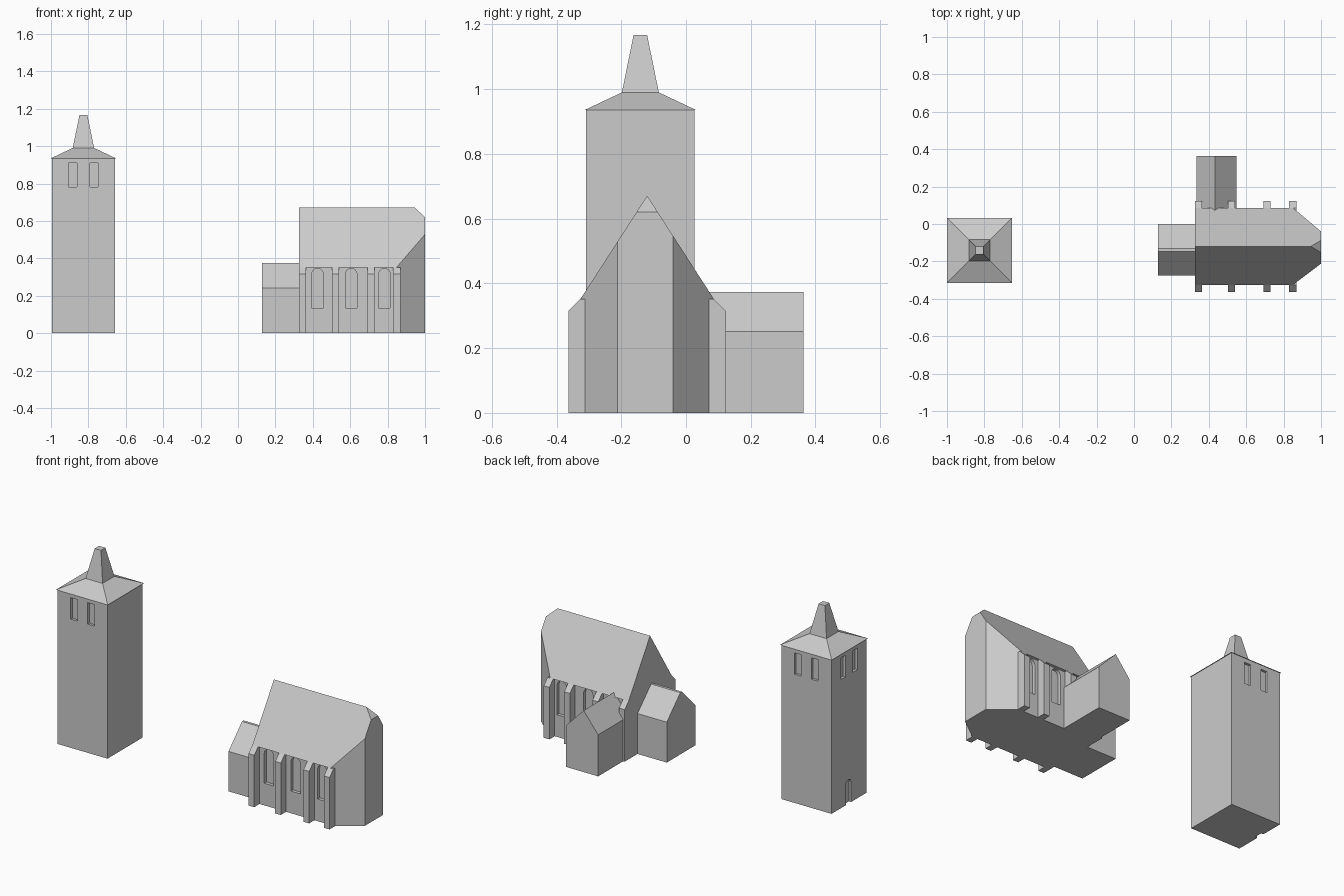
import bpy, bmesh, math
from mathutils import Vector

if "Cube" in bpy.data.objects:
    bpy.data.objects.remove(bpy.data.objects["Cube"])

stone = bpy.data.materials.new("light_grey_stone")
stone.diffuse_color = (0.6, 0.6, 0.6, 1)
stone.use_nodes = True
stone.node_tree.nodes["Principled BSDF"].inputs["Base Color"].default_value = stone.diffuse_color


def add_prism(bm, pts, axis, a, b):
    """Extrude a 2D profile along an axis from a to b."""
    def place(p, t):
        return {"x": (t, p[0], p[1]), "y": (p[0], t, p[1]), "z": (p[0], p[1], t)}[axis]
    lo = [bm.verts.new(place(p, a)) for p in pts]
    hi = [bm.verts.new(place(p, b)) for p in pts]
    bm.faces.new(lo)
    bm.faces.new(hi[::-1])
    n = len(pts)
    for i in range(n):
        j = (i + 1) % n
        bm.faces.new((lo[i], hi[i], hi[j], lo[j]))


def finish(name, bm):
    bmesh.ops.recalc_face_normals(bm, faces=bm.faces[:])
    me = bpy.data.meshes.new(name)
    bm.to_mesh(me)
    bm.free()
    me.materials.append(stone)
    ob = bpy.data.objects.new(name, me)
    bpy.context.collection.objects.link(ob)
    return ob


def prism(name, pts, axis, a, b):
    bm = bmesh.new()
    add_prism(bm, pts, axis, a, b)
    return finish(name, bm)


def carve(ob, bm):
    """Cut recesses into ob, bake the result and drop the cutter."""
    cutter = finish("recess_cutter", bm)
    cutter.hide_render = True
    mod = ob.modifiers.new("recesses", "BOOLEAN")
    mod.operation, mod.solver, mod.object = "DIFFERENCE", "EXACT", cutter
    dg = bpy.context.evaluated_depsgraph_get()
    me = bpy.data.meshes.new_from_object(ob.evaluated_get(dg))
    ob.modifiers.clear()
    ob.data = me
    bpy.data.objects.remove(cutter)


def rect(u0, u1, v0, v1):
    return [(u0, v0), (u1, v0), (u1, v1), (u0, v1)]


def arch(u, half, v0, v1):
    spring = v1 - half
    return [(u - half, v0), (u + half, v0)] + [
        (u + half * math.cos(math.pi * i / 8), spring + half * math.sin(math.pi * i / 8))
        for i in range(9)]


# --- Bell tower ---
TX, TY, TH = -0.8265, -0.141, 0.168
tower = prism("tower_walls", rect(TX - TH, TX + TH, TY - TH, TY + TH), "z", 0, 0.935)
cut = bmesh.new()
D = 0.015
for s in (-0.057, 0.057):
    belfry = rect(TX + s - 0.022, TX + s + 0.022, 0.78, 0.91)
    add_prism(cut, belfry, "y", TY - TH - 0.02, TY - TH + D)
    add_prism(cut, belfry, "y", TY + TH - D, TY + TH + 0.02)
    side = rect(TY + s - 0.022, TY + s + 0.022, 0.78, 0.91)
    add_prism(cut, side, "x", TX - TH - 0.02, TX - TH + D)
# west door
add_prism(cut, arch(TY + 0.005, 0.026, -0.02, 0.145), "x", TX - TH - 0.02, TX - TH + D)
carve(tower, cut)


def frustum(name, r0, r1, z0, z1):
    bm = bmesh.new()
    add_prism(bm, rect(-1, 1, -1, 1), "z", z0, z1)
    for v in bm.verts:
        r = r0 if v.co.z < (z0 + z1) / 2 else r1
        v.co.x, v.co.y = TX + v.co.x * r, TY + v.co.y * r
    return finish(name, bm)


frustum("tower_roof", 0.1735, 0.057, 0.935, 0.99)
frustum("spire", 0.057, 0.021, 0.99, 1.167)

# --- Nave: gabled prism, its east end trimmed by two chamfers and a small hip ---
CY, WALL, EAVE, OUT = -0.12, 0.192, 0.206, 0.243
half = [(WALL, 0), (WALL, 0.35), (EAVE, 0.352)]
profile = [(CY + u, z) for u, z in half] + [(CY, 0.671)] + [(CY - u, z) for u, z in half[::-1]]
bm = bmesh.new()
add_prism(bm, profile, "x", 0.325, 1.0)
for co, no in (((0.867, CY - WALL, 0), (0.1, -0.133, 0)),
               ((0.867, CY + WALL, 0), (0.112, 0.133, 0)),
               ((0.945, CY, 0.671), (0.051, 0, 0.055))):
    res = bmesh.ops.bisect_plane(bm, geom=bm.verts[:] + bm.edges[:] + bm.faces[:],
                                 plane_co=Vector(co), plane_no=Vector(no).normalized(),
                                 clear_outer=True)
    bmesh.ops.contextual_create(
        bm, geom=[e for e in res["geom_cut"] if isinstance(e, bmesh.types.BMEdge)])
nave = finish("nave", bm)

# arched windows; the annex hides the first one on the north side
cut = bmesh.new()
for i, x in enumerate((0.425, 0.605, 0.783)):
    win = arch(x, 0.031, 0.134, 0.346)
    add_prism(cut, win, "y", CY - WALL - 0.02, CY - WALL + 0.02)
    if i:
        add_prism(cut, win, "y", CY + WALL - 0.02, CY + WALL + 0.02)
carve(nave, cut)

# buttresses with sloped caps on both sides
for x in (0.325, 0.503, 0.693, 0.83):
    for s, label in ((-1, "south"), (1, "north")):
        pts = [(CY + s * u, z) for u, z in ((WALL - 0.005, 0), (OUT, 0), (OUT, 0.315),
                                            (EAVE, 0.352), (WALL - 0.005, 0.352))]
        prism("buttress_" + label, pts, "x", x, x + 0.038)

# --- Annexes ---
prism("north_annex", [(0.335, 0), (0.549, 0), (0.549, 0.252), (0.432, 0.373), (0.335, 0.252)],
      "y", CY + WALL - 0.005, 0.363)
prism("west_annex", [(-0.275, 0), (0.0, 0), (0.0, 0.245), (-0.13, 0.374),
                     (-0.146, 0.374), (-0.275, 0.242)], "x", 0.129, 0.33)
